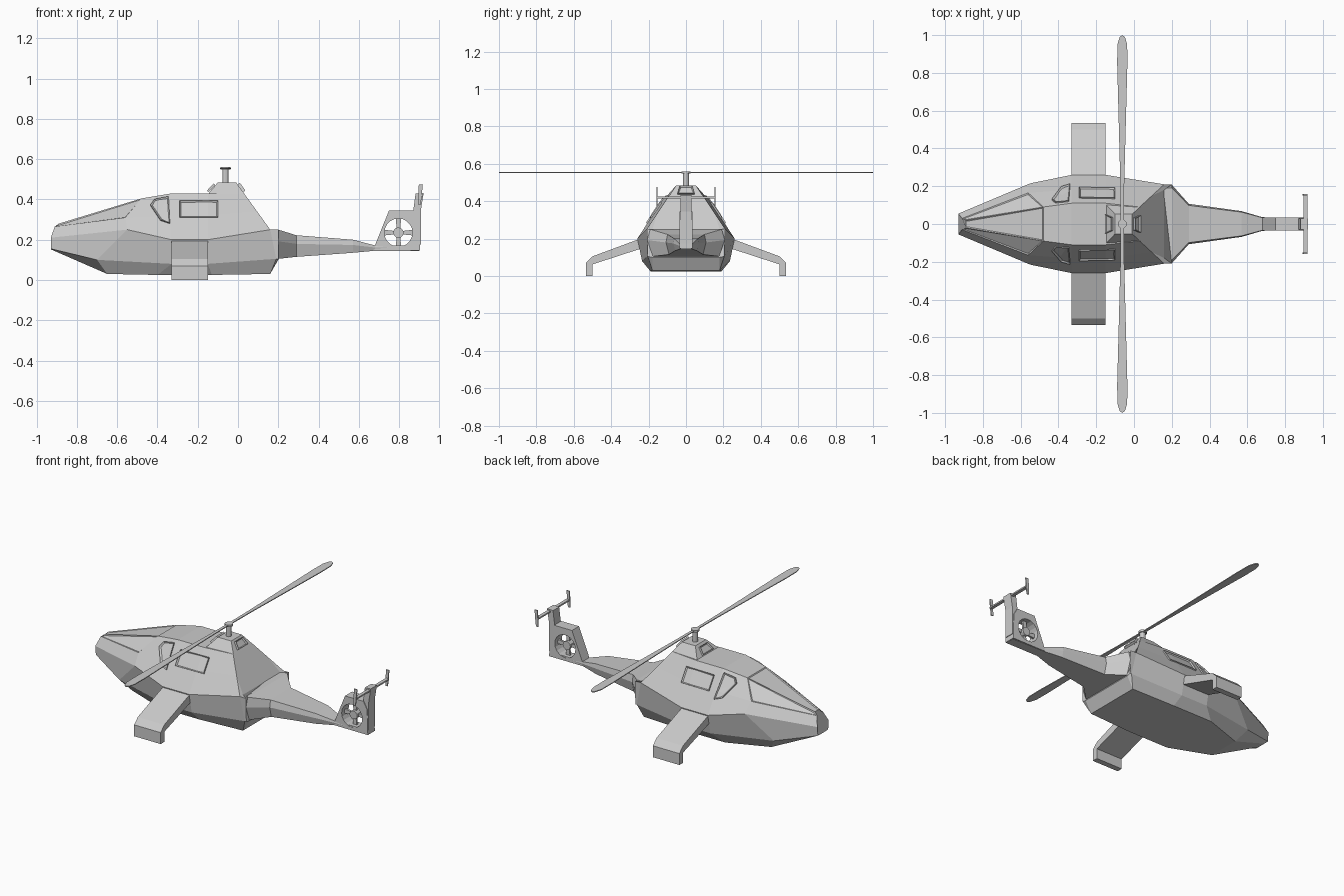
import bpy, bmesh, math
from mathutils import Vector
from mathutils.bvhtree import BVHTree

if "Cube" in bpy.data.objects:
    bpy.data.objects.remove(bpy.data.objects["Cube"])

grey = bpy.data.materials.new("light_grey")
grey.diffuse_color = (0.6, 0.6, 0.6, 1)
grey.use_nodes = True
grey.node_tree.nodes["Principled BSDF"].inputs["Base Color"].default_value = grey.diffuse_color


def finish(name, bm):
    bmesh.ops.recalc_face_normals(bm, faces=bm.faces[:])
    me = bpy.data.meshes.new(name)
    bm.to_mesh(me)
    bm.free()
    me.materials.append(grey)
    ob = bpy.data.objects.new(name, me)
    bpy.context.collection.objects.link(ob)
    return ob


def extrude(name, pts, vec, inset=0, depth=0):
    """Solid from a flat outline; the far face may get a recessed inset."""
    bm = bmesh.new()
    vec = Vector(vec)
    a = [bm.verts.new(p) for p in pts]
    b = [bm.verts.new(Vector(p) + vec) for p in pts]
    n = len(pts)
    bm.faces.new(a)
    top = bm.faces.new(b)
    for i in range(n):
        bm.faces.new((a[i], a[(i + 1) % n], b[(i + 1) % n], b[i]))
    bmesh.ops.recalc_face_normals(bm, faces=bm.faces[:])
    if inset:
        bmesh.ops.inset_individual(bm, faces=[top], thickness=inset, depth=-depth)
    return finish(name, bm)


def box(name, lo, hi):
    (x0, y0, z0), (x1, y1, z1) = lo, hi
    return extrude(name, [(x0, y0, z0), (x1, y0, z0), (x1, y1, z0), (x0, y1, z0)], (0, 0, z1 - z0))


def disc(name, centre, r, height, axis, sides=16):
    cx, cy, cz = centre
    pts = []
    for i in range(sides):
        c, s = r * math.cos(math.tau * i / sides), r * math.sin(math.tau * i / sides)
        pts.append((cx + c, cy + s, cz) if axis == "z" else (cx + c, cy, cz + s))
    return extrude(name, pts, (0, 0, height) if axis == "z" else (0, height, 0))


def loft(rings):
    bm = bmesh.new()
    vs = [[bm.verts.new(p) for p in r] for r in rings]
    n = len(vs[0])
    grid = [[bm.faces.new((a[i], a[(i + 1) % n], b[(i + 1) % n], b[i])) for i in range(n)]
            for a, b in zip(vs, vs[1:])]
    bm.faces.new(vs[0])
    bm.faces.new(vs[-1])
    bmesh.ops.recalc_face_normals(bm, faces=bm.faces[:])
    return bm, grid


# Fuselage: five rails (roof, sill, shoulder, low, bottom), nose to rear
roof = [(-.89, .02, .28), (-.48, .09, .405), (-.33, .11, .43), (-.15, .11, .43), (.03, .09, .43), (.16, .14, .25)]
sill = [(-.91, .03, .265), (-.56, .165, .31), (-.33, .182, .32), (-.15, .182, .32), (.095, .15, .34), (.16, .18, .25)]
shoulder = [(-.93, .055, .21), (-.55, .215, .25), (-.33, .26, .2), (-.15, .26, .2), (.16, .21, .25), (.2, .21, .25)]
low = [(-.93, .05, .155), (-.7, .15, .1), (-.33, .235, .08), (-.15, .235, .08), (.19, .205, .105), (.2, .205, .105)]
bottom = [(-.925, .025, .15), (-.65, .1, .03), (-.4, .19, .025), (-.13, .19, .025), (.16, .18, .03), (.2, .18, .1)]
rings = []
for half in zip(roof, sill, shoulder, low, bottom):
    rings.append(list(half) + [(x, -y, z) for x, y, z in reversed(half)])
hull, grid = loft(rings)
# windscreen and quarter panes
bmesh.ops.inset_individual(hull, faces=[grid[0][9], grid[0][0], grid[0][8]], thickness=.008, depth=-.004)
tree = BVHTree.FromBMesh(hull)
finish("fuselage", hull)

# Tail boom
sections = [(.16, .208, .11, .25), (.2, .208, .105, .25), (.29, .107, .115, .222),
            (.57, .068, .135, .2), (.68, .036, .145, .172), (.9, .03, .145, .172)]
boom, _ = loft([[(x, .92 * w, t), (x, w, t - .4 * (t - b)), (x, .85 * w, b),
                 (x, -.85 * w, b), (x, -w, t - .4 * (t - b)), (x, -.92 * w, t)]
                for x, w, b, t in sections])
finish("tail_boom", boom)

# Rotor housing on the roof
housing, _ = loft([[(-.15, .105, .425), (.034, .092, .425), (.034, -.092, .425), (-.15, -.105, .425)],
                   [(-.1, .052, .485), (-.01, .052, .485), (-.01, -.052, .485), (-.1, -.052, .485)]])
finish("rotor_housing", housing)

# Intake and exhaust frames
extrude("front_intake", [(-.145, -.05, .436), (-.145, .05, .436), (-.112, .035, .472), (-.112, -.035, .472)],
        (-.009, 0, .008), .008, .007)
extrude("rear_exhaust", [(.025, -.045, .435), (.025, .045, .435), (-.003, .033, .474), (-.003, -.033, .474)],
        (.012, 0, .009), .008, .008)

# Side windows and doors, projected on the hull
outlines = {"cockpit_window": [(-.435, .37), (-.415, .398), (-.345, .412), (-.338, .28), (-.385, .295)],
            "cabin_window": [(-.29, .39), (-.1, .39), (-.1, .31), (-.29, .31)]}
for s, side in ((1, "left"), (-1, "right")):
    for name, outline in outlines.items():
        pts = []
        for x, z in outline:
            hit = tree.ray_cast(Vector((x, s, z)), Vector((0, -s, 0)))[0]
            pts.append((hit or Vector((x, .11 * s, z))) - Vector((0, .004 * s, .003)))
        extrude(side + "_" + name, pts, (0, .011 * s, .007), .01, .008)

    # Stub wing with turned-down tip
    profile = [(.23, .205), (.5, .105), (.535, .07), (.535, 0), (.5, 0), (.5, .062), (.23, .15)]
    extrude(side + "_stub_wing", [(-.33, y * s, z) for y, z in profile], (.18, 0, 0))

    # Tailplane end plate
    y = .155 * s
    extrude(side + "_end_plate", [(.893, y - .003, .375), (.908, y - .003, .375),
                                  (.918, y - .003, .475), (.898, y - .003, .475)], (0, .006, 0))

    # Main rotor blade
    blade = [(-.008, 0), (-.01, .2), (-.027, .85), (-.026, .95), (-.014, .99), (0, 1),
             (.014, .99), (.026, .95), (.027, .85), (.01, .2), (.008, 0)]
    extrude(side + "_rotor_blade", [(x - .062, v * s, .552) for x, v in blade], (0, 0, .005))

# Mast
disc("mast", (-.062, 0, .48), .016, .075, "z", 12)
disc("mast_cap", (-.062, 0, .548), .024, .012, "z", 12)

# Tail fin with fan opening
fin = extrude("fan_fin", [(x, -.034, z) for x, z in
              [(.67, .146), (.68, .172), (.75, .345), (.875, .345), (.9, .3), (.905, .146)]], (0, .068, 0))
cutter = disc("fan_cutter", (.797, -.1, .235), .07, .2, "y", 20)
cutter.hide_render = True
cutter.hide_viewport = True
cut = fin.modifiers.new("fan_hole", "BOOLEAN")
cut.operation = "DIFFERENCE"
cut.solver = "EXACT"
cut.object = cutter

# Upper fin and rudder
extrude("upper_fin", [(x, -.03, z) for x, z in
        [(.87, .34), (.882, .43), (.922, .432), (.908, .345), (.908, .175), (.89, .175)]], (0, .06, 0))
box("tailplane", (.898, -.155, .415), (.918, .155, .424))

# Tail fan
disc("fan_hub", (.797, -.02, .235), .026, .04, "y", 12)
for i, (dx, dz) in enumerate(((1, 0), (0, 1), (-1, 0), (0, -1))):
    pts = [(r * dx - w * dz, r * dz + w * dx) for r, w in ((.015, -.008), (.072, -.014), (.072, .014), (.015, .008))]
    extrude("fan_blade_%d" % (i + 1), [(.797 + x, -.006, .235 + z) for x, z in pts], (0, .012, 0))
